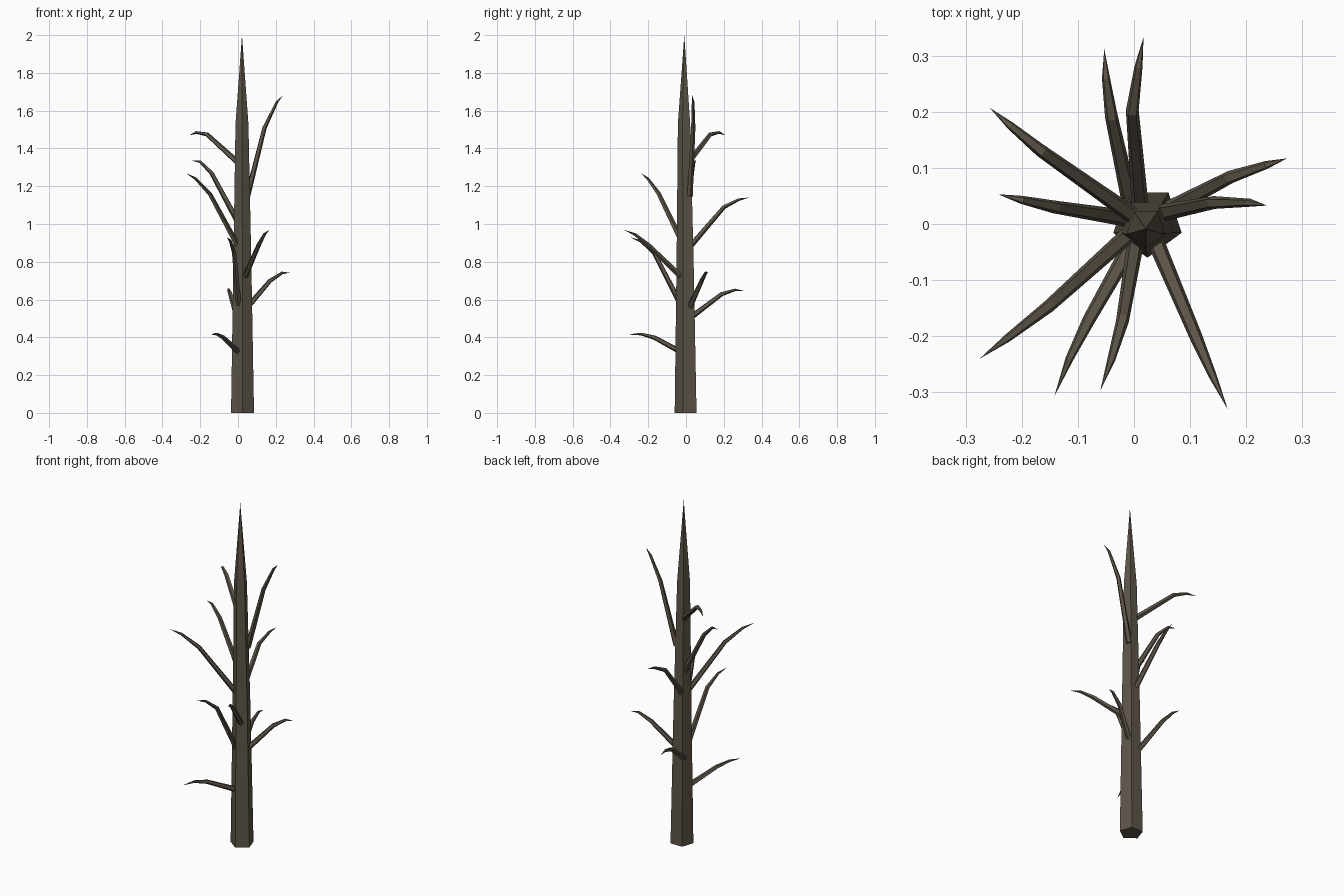
import bpy, bmesh, math
from mathutils import Vector

bark = bpy.data.materials.new("bark")
bark.diffuse_color = (0.11, 0.09, 0.065, 1)


def tube(name, points, radii, sides=5, upright=False):
    """Low-poly tube along points; the last point is a sharp tip."""
    pts = [Vector(p) for p in points]
    bm = bmesh.new()
    rings = []
    for i, p in enumerate(pts[:-1]):
        if upright:
            u, v = Vector((1, 0, 0)), Vector((0, 1, 0))
        else:
            d = (pts[i + 1] - pts[max(i - 1, 0)]).normalized()
            u = d.cross(Vector((0, 0, 1))).normalized()
            v = u.cross(d)
        ring = []
        for k in range(sides):
            a = -math.pi / 2 + 2 * math.pi * k / sides
            ring.append(bm.verts.new(p + radii[i] * (math.cos(a) * u + math.sin(a) * v)))
        rings.append(ring)
    tip = bm.verts.new(pts[-1])
    for k in range(sides):
        n = (k + 1) % sides
        for a, b in zip(rings, rings[1:]):
            bm.faces.new((a[k], a[n], b[n], b[k]))
        bm.faces.new((rings[-1][k], rings[-1][n], tip))
    bm.faces.new(rings[0])
    bmesh.ops.recalc_face_normals(bm, faces=bm.faces)
    mesh = bpy.data.meshes.new(name)
    bm.to_mesh(mesh)
    bm.free()
    mesh.materials.append(bark)
    obj = bpy.data.objects.new(name, mesh)
    bpy.context.collection.objects.link(obj)


# Five-sided trunk ending in a spike
tube("trunk",
     [(0.024, 0.004, 0), (0.023, 0, 0.8), (0.021, -0.007, 1.53), (0.021, -0.009, 2)],
     [0.064, 0.050, 0.036], upright=True)

# Branches: root, bend, near tip, tip
branches = [
    [(0.012, 0.02, 0.88), (-0.003, 0.20, 1.09), (0.008, 0.28, 1.13), (0.017, 0.333, 1.14)],
    [(-0.005, 0.03, 0.51), (-0.04, 0.19, 0.63), (-0.05, 0.26, 0.652), (-0.053, 0.312, 0.645)],
    [(0.005, 0.01, 1.32), (-0.165, 0.13, 1.475), (-0.22, 0.175, 1.485), (-0.257, 0.207, 1.47)],
    [(0.0, 0.008, 1.01), (-0.14, 0.03, 1.27), (-0.20, 0.043, 1.33), (-0.242, 0.053, 1.335)],
    [(0.0, -0.01, 0.88), (-0.15, -0.145, 1.16), (-0.225, -0.203, 1.24), (-0.275, -0.24, 1.27)],
    [(0.005, -0.02, 0.32), (-0.08, -0.17, 0.40), (-0.115, -0.24, 0.418), (-0.142, -0.307, 0.415)],
    [(0.005, -0.02, 0.56), (-0.02, -0.17, 0.85), (-0.04, -0.24, 0.91), (-0.06, -0.297, 0.93)],
    [(0.036, -0.025, 0.72), (0.11, -0.20, 0.89), (0.14, -0.27, 0.945), (0.167, -0.33, 0.97)],
    [(0.05, 0.02, 1.15), (0.14, 0.038, 1.51), (0.205, 0.038, 1.645), (0.237, 0.033, 1.68)],
    [(0.05, 0.02, 0.56), (0.17, 0.083, 0.70), (0.235, 0.105, 0.742), (0.273, 0.117, 0.742)],
]
for i, path in enumerate(branches, 1):
    tube(f"branch_{i:02d}", path, [0.016, 0.012, 0.0075])
